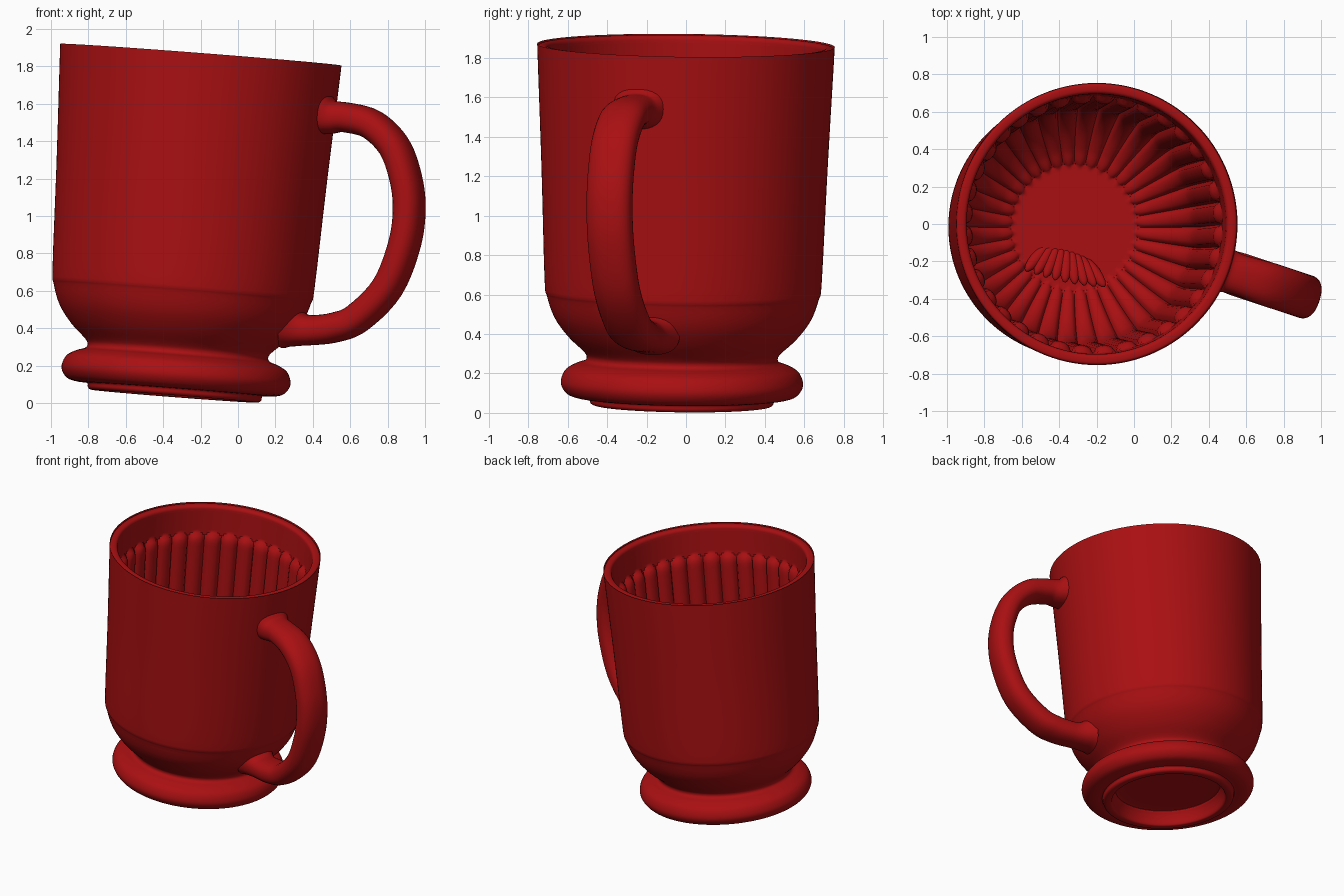
import bpy, bmesh, math
from mathutils import Vector, Matrix

cube = bpy.data.objects.get("Cube")
if cube:
    bpy.data.objects.remove(cube, do_unlink=True)

RED = (0.40, 0.005, 0.006, 1)
red = bpy.data.materials.new("deep red glaze")
red.use_nodes = True
red.diffuse_color = RED
red.node_tree.nodes["Principled BSDF"].inputs["Base Color"].default_value = RED

# The whole mug leans slightly about its foot
LEAN = (Matrix.Translation((-0.34, -0.022, 0.038)) @
        Vector((0, 0, 1)).rotation_difference(Vector((0.0775, 0.012, 1))).to_matrix().to_4x4())
RIBS, PER_RIB = 36, 8


def spline(points, steps):
    """Smooth curve through the points."""
    p = [Vector(q) for q in points]
    p = [2 * p[0] - p[1]] + p + [2 * p[-1] - p[-2]]
    out = []
    for a, b, c, d in zip(p, p[1:], p[2:], p[3:]):
        for k in range(steps):
            t = k / steps
            out.append(0.5 * (2 * b + (c - a) * t + (2 * a - 5 * b + 4 * c - d) * t * t
                              + (3 * b - a - 3 * c + d) * t ** 3))
    return out + [p[-2]]


def skin(name, rings, matrix=Matrix(), angle=35):
    """Join closed rings of points into one smooth surface."""
    bm = bmesh.new()
    loops = [[bm.verts.new(matrix @ Vector(v)) for v in ring] for ring in rings]
    for lo, hi in zip(loops, loops[1:]):
        n = len(lo)
        for j in range(n):
            k = (j + 1) % n
            bm.faces.new((lo[j], lo[k], hi[k], hi[j]))
    bmesh.ops.remove_doubles(bm, verts=bm.verts, dist=0.00001)
    mesh = bpy.data.meshes.new(name)
    bm.to_mesh(mesh)
    bm.free()
    mesh.materials.append(red)
    obj = bpy.data.objects.new(name, mesh)
    bpy.context.collection.objects.link(obj)
    bpy.ops.object.select_all(action="DESELECT")
    obj.select_set(True)
    bpy.context.view_layer.objects.active = obj
    bpy.ops.object.shade_smooth_by_angle(angle=math.radians(angle))
    return obj


def lathe(name, profile, bulge=None):
    """Spin a profile of (radius, height), optionally swelling it into ribs."""
    count = RIBS * PER_RIB
    travelled, rings = 0, []
    for i, p in enumerate(profile):
        before, after = profile[max(i - 1, 0)], profile[min(i + 1, len(profile) - 1)]
        travelled += (p - before).length
        t = (after - before).normalized()
        ring = []
        for j in range(count):
            u = 2 * (j % PER_RIB) / PER_RIB - 1
            h = bulge(u, travelled, p) if bulge else 0
            r, z = p.x + t.y * h, p.y - t.x * h
            a = math.tau * j / count
            ring.append((r * math.cos(a), r * math.sin(a), z))
        rings.append(ring)
    return skin(name, rings, LEAN)


# Outer shell: hollow foot, rounded base ring, neck, body and rim
outer = [(0, .11), (.34, .11), (.375, .095), (.395, .05), (.405, .01), (.42, 0), (.45, 0),
         (.465, .012), (.472, .036), (.52, .037), (.575, .05), (.607, .085), (.613, .125),
         (.59, .175), (.54, .205), (.497, .22), (.484, .24), (.50, .27), (.58, .345),
         (.65, .44), (.69, .55), (.703, .64), (.725, 1.2), (.752, 1.78), (.752, 1.81),
         (.743, 1.825), (.712, 1.825), (.698, 1.812), (.695, 1.79)]
lathe("mug_body", spline(outer, 4))

# Fluted lining: plain lip, then round-ended ribs running down to the floor
inner = [(.695, 1.79), (.692, 1.68), (.689, 1.58), (.68, 1.3), (.665, .9), (.652, .62),
         (.62, .49), (.54, .38), (.43, .30), (.35, .27), (.32, .265), (.15, .265), (0, .265)]


def rib(u, travelled, p):
    cap = 0.07
    v = max(0, 1 - (travelled - 0.17) / cap)
    if p.y < 0.4:
        v = max(0, 1 - (p.x - 0.325) / cap)
    return 0.06 * p.x * math.sqrt(max(0, 1 - u * u - v * v))


lathe("fluted_lining", spline(inner, 8), rib)

# Fan of small petals overlapping the floor near the front
for k in range(9):
    f = k / 8
    bm = bmesh.new()
    bmesh.ops.create_uvsphere(bm, u_segments=16, v_segments=10, radius=1)
    place = (Matrix.Translation((-0.52 + 0.31 * f, -0.18 - 0.08 * f, 0.32)) @
             Matrix.Rotation(math.radians(-40 + 75 * f), 4, "Z") @
             Matrix.Rotation(math.radians(-20), 4, "X") @
             Matrix.Diagonal((0.032, 0.10, 0.025, 1)))
    bm.transform(place)
    mesh = bpy.data.meshes.new("floor_petal")
    bm.to_mesh(mesh)
    bm.free()
    mesh.materials.append(red)
    mesh.shade_smooth()
    bpy.context.collection.objects.link(bpy.data.objects.new("floor_petal", mesh))

# Handle: flattened tube swept along a loop, flaring where it meets the body
loop = [(.44, 1.545), (.50, 1.53), (.58, 1.527), (.715, 1.49), (.83, 1.38), (.89, 1.23),
        (.915, 1.06), (.893, .86), (.80, .62), (.64, .455), (.52, .405), (.40, .39),
        (.33, .395), (.27, .41)]
path = [Vector((p.x, -0.33 * (p.x + 0.26), p.y)) for p in spline(loop, 5)]
side = Vector((0.33, 1, 0)).normalized()
rings = []
for i, p in enumerate(path):
    tangent = (path[min(i + 1, len(path) - 1)] - path[max(i - 1, 0)]).normalized()
    normal = tangent.cross(side).normalized()
    reach = min((p - path[0]).length, (p - path[-1]).length)
    flare = 1 + 0.5 * max(0, 1 - reach / 0.14) ** 2
    ring = []
    for j in range(32):
        a = math.tau * j / 32
        c, s = math.cos(a), math.sin(a)
        square = (abs(c) ** 2.4 + abs(s) ** 2.4) ** (-1 / 2.4)
        ring.append(p + normal * (0.08 * flare * square * c)
                    + side * (0.118 * square * s * (0.85 + 0.15 * min(1, reach / 0.3)) * flare))
    rings.append(ring)
handle = skin("handle", rings, angle=60)
handle.data.flip_normals()
if handle.data.polygons[0].normal.dot(handle.data.polygons[0].center - path[0]) < 0:
    handle.data.flip_normals()
